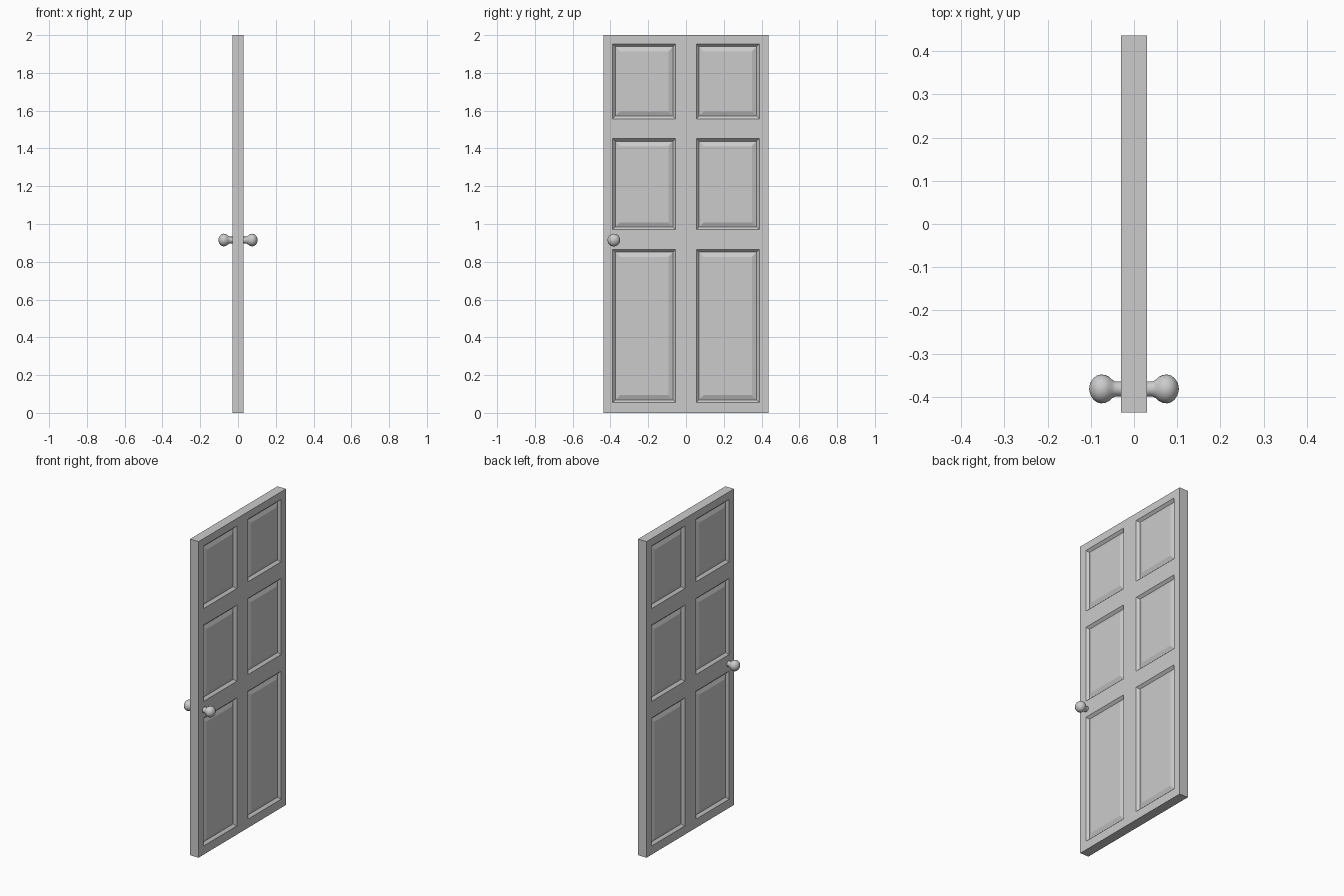
import bpy
import bmesh
import math
from mathutils import Matrix, Vector

cube = bpy.data.objects.get("Cube")
if cube:
    bpy.data.objects.remove(cube, do_unlink=True)

HALF_THICK, HALF_WIDTH, HEIGHT = 0.03, 0.437, 2.0
COLUMNS = [(-0.388, -0.055), (0.055, 0.388)]
ROWS = [(0.055, 0.865), (0.97, 1.452), (1.557, 1.953)]

grey = bpy.data.materials.new("plain grey")
grey.use_nodes = True
grey.diffuse_color = (0.6, 0.6, 0.6, 1)
grey.node_tree.nodes["Principled BSDF"].inputs["Base Color"].default_value = grey.diffuse_color


def make_object(name, bm):
    bmesh.ops.recalc_face_normals(bm, faces=bm.faces)
    mesh = bpy.data.meshes.new(name)
    bm.to_mesh(mesh)
    bm.free()
    mesh.materials.append(grey)
    obj = bpy.data.objects.new(name, mesh)
    bpy.context.collection.objects.link(obj)
    return obj


def within(value, spans):
    return any(low < value < high for low, high in spans)


# Door slab, sliced along the panel borders
bm = bmesh.new()
bmesh.ops.create_cube(bm, size=1)
bmesh.ops.scale(bm, verts=bm.verts, vec=(2 * HALF_THICK, 2 * HALF_WIDTH, HEIGHT))
bmesh.ops.translate(bm, verts=bm.verts, vec=(0, 0, HEIGHT / 2))
for spans, axis in ((COLUMNS, Vector((0, 1, 0))), (ROWS, Vector((0, 0, 1)))):
    for span in spans:
        for cut in span:
            geom = bm.verts[:] + bm.edges[:] + bm.faces[:]
            bmesh.ops.bisect_plane(bm, geom=geom, plane_co=axis * cut, plane_no=axis)

# Sunken moulding and raised field of each panel, on both sides
bm.normal_update()
panels = []
for face in bm.faces:
    centre = face.calc_center_median()
    if abs(face.normal.x) > 0.9 and within(centre.y, COLUMNS) and within(centre.z, ROWS):
        panels.append(face)
bmesh.ops.inset_individual(bm, faces=panels, thickness=0.02, depth=-0.015)
bmesh.ops.inset_individual(bm, faces=panels, thickness=0.035, depth=0.01)
make_object("door_slab", bm)

# Turned door knobs, one on each side
PROFILE = [(0.028, 0.0175), (0.043, 0.0175), (0.05, 0.021), (0.058, 0.028),
           (0.066, 0.032), (0.076, 0.0335), (0.086, 0.031), (0.094, 0.025),
           (0.1, 0.016), (0.103, 0.007), (0.104, 0)]
for side, name in ((1, "left_knob"), (-1, "right_knob")):
    bm = bmesh.new()
    verts = [bm.verts.new((side * x, 0, r)) for x, r in PROFILE]
    edges = [bm.edges.new(pair) for pair in zip(verts, verts[1:])]
    bmesh.ops.spin(bm, geom=verts + edges, cent=(0, 0, 0), axis=(1, 0, 0),
                   angle=math.tau, steps=32, use_merge=True)
    bmesh.ops.remove_doubles(bm, verts=bm.verts, dist=0.0001)
    bm.transform(Matrix.Translation((0, -0.382, 0.915)))
    knob = make_object(name, bm)
    for polygon in knob.data.polygons:
        polygon.use_smooth = True
